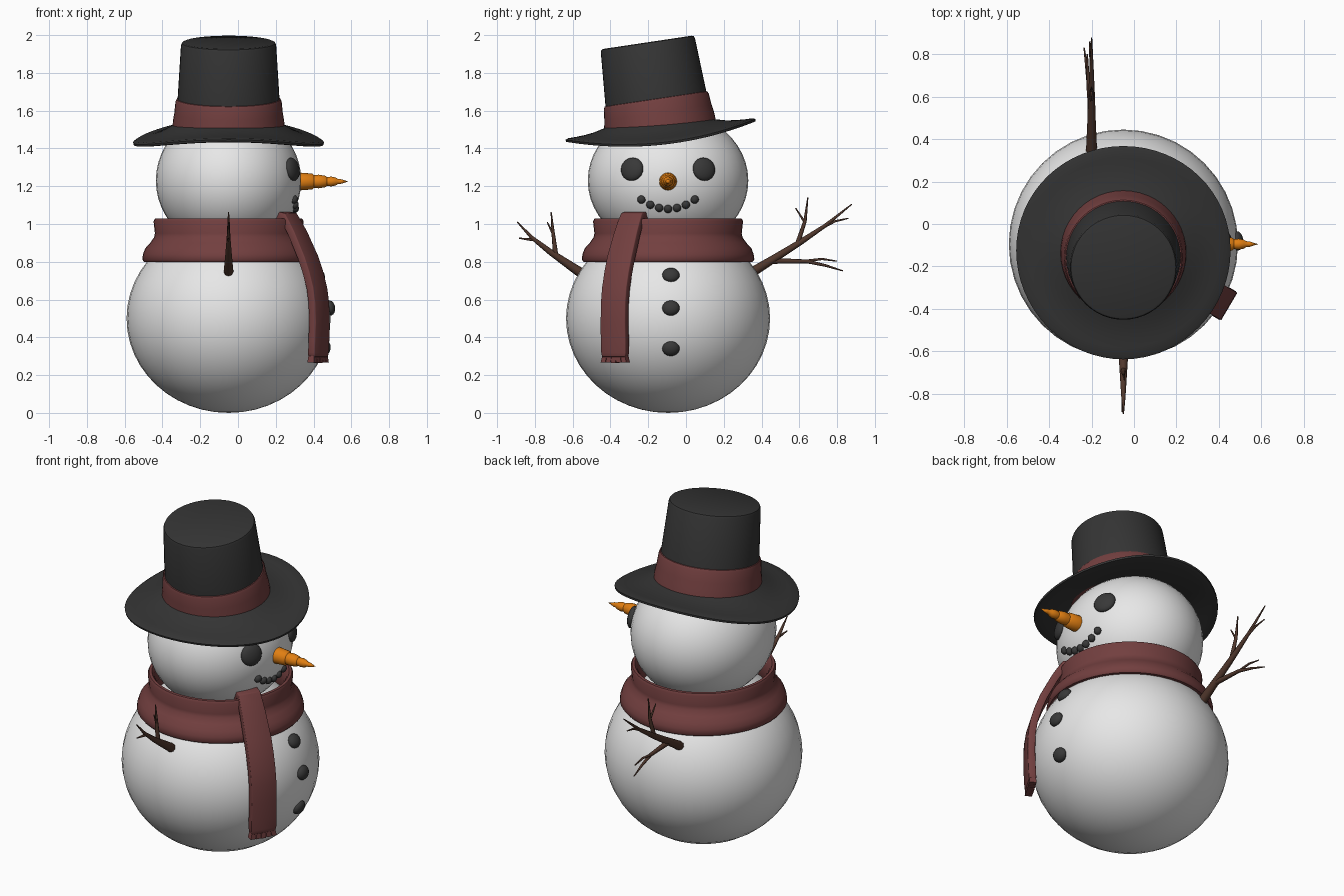
import bpy, bmesh, math
from mathutils import Vector, Matrix

if "Cube" in bpy.data.objects:
    bpy.data.objects.remove(bpy.data.objects["Cube"])


def material(name, rgb):
    m = bpy.data.materials.new(name)
    m.diffuse_color = (*rgb, 1)
    m.use_nodes = True
    m.node_tree.nodes["Principled BSDF"].inputs["Base Color"].default_value = m.diffuse_color
    return m


SNOW = material("snow", (0.8, 0.8, 0.8))
HAT = material("hat_felt", (0.035, 0.035, 0.035))
WOOL = material("scarf_wool", (0.17, 0.05, 0.05))
COAL = material("coal", (0.04, 0.04, 0.04))
WOOD = material("twig_wood", (0.08, 0.038, 0.025))
CARROT = material("carrot", (0.75, 0.21, 0.006))

CX, CY = -0.05, -0.095                       # axis of the snow balls
BODY_C, BODY_R = Vector((CX, CY, 0.5)), (0.54, 0.54, 0.5)
HEAD_C, HEAD_R = Vector((CX, CY, 1.23)), (0.385, 0.425, 0.37)


def finish(name, bm, mat, angle=40):
    bmesh.ops.recalc_face_normals(bm, faces=bm.faces)
    me = bpy.data.meshes.new(name)
    bm.to_mesh(me)
    bm.free()
    ob = bpy.data.objects.new(name, me)
    bpy.context.collection.objects.link(ob)
    me.materials.append(mat)
    bpy.ops.object.select_all(action='DESELECT')
    ob.select_set(True)
    bpy.context.view_layer.objects.active = ob
    bpy.ops.object.shade_smooth_by_angle(angle=math.radians(angle))
    return ob


def ball(name, mat, matrix, u=40, v=24):
    bm = bmesh.new()
    bmesh.ops.create_uvsphere(bm, u_segments=u, v_segments=v, radius=1, matrix=matrix)
    return finish(name, bm, mat)


def stud(name, centre, radii, y, z, width, height, depth):
    """Flattened coal piece sitting on the +x side of a snow ball."""
    dy, dz = y - centre.y, z - centre.z
    dx = radii[0] * math.sqrt(1 - (dy / radii[1]) ** 2 - (dz / radii[2]) ** 2)
    n = Vector((dx / radii[0] ** 2, dy / radii[1] ** 2, dz / radii[2] ** 2))
    m = (Matrix.Translation(centre + Vector((dx, dy, dz)))
         @ n.to_track_quat('X', 'Z').to_matrix().to_4x4()
         @ Matrix.Diagonal((depth, width, height, 1)))
    ball(name, COAL, m, 20, 12)


def lathe(name, mat, profile, matrix, seg=48, closed=False, bend=None, angle=40):
    """Spin (radius, z) points; radius 0 makes a pole."""
    bm = bmesh.new()
    rings = []
    for r, z in profile:
        ring = []
        for i in range(seg if r else 1):
            a = 2 * math.pi * i / seg
            h = z + (bend(r, a) if bend else 0)
            ring.append(bm.verts.new((r * math.cos(a), r * math.sin(a), h)))
        rings.append(ring)
    pairs = list(zip(rings, rings[1:])) + ([(rings[-1], rings[0])] if closed else [])
    for p, q in pairs:
        for i in range(seg):
            j = (i + 1) % seg
            if len(p) == 1:
                bm.faces.new((p[0], q[i], q[j]))
            elif len(q) == 1:
                bm.faces.new((p[i], p[j], q[0]))
            else:
                bm.faces.new((p[i], p[j], q[j], q[i]))
    bm.transform(matrix)
    return finish(name, bm, mat, angle)


# Snow balls
for nm, c, r in (("body", BODY_C, BODY_R), ("head", HEAD_C, HEAD_R)):
    ball(nm, SNOW, Matrix.Translation(c) @ Matrix.Diagonal((*r, 1)))

# Eyes, mouth and buttons
for i, s in enumerate((-1, 1)):
    stud(f"eye_{i}", HEAD_C, HEAD_R, CY + s * 0.19, 1.29, 0.064, 0.062, 0.028)
for i in range(-3, 4):
    stud(f"mouth_{i + 3}", HEAD_C, HEAD_R, CY + i * 0.047, 1.08 + 0.0055 * i * i,
         0.022, 0.022, 0.02)
for i, z in enumerate((0.73, 0.555, 0.34)):
    stud(f"button_{i}", BODY_C, BODY_R, -0.08, z, 0.046, 0.04, 0.028)

# Carrot nose, pointing to +x, with stepped ridges
lathe("nose", CARROT,
      [(0, -0.05), (0.045, -0.05), (0.047, 0.0), (0.042, 0.065), (0.034, 0.075),
       (0.036, 0.1), (0.03, 0.135), (0.023, 0.143), (0.026, 0.165), (0.021, 0.19),
       (0.014, 0.2), (0.013, 0.215), (0, 0.257)],
      Matrix.Translation((0.328, CY, 1.225)) @ Matrix.Rotation(math.pi / 2, 4, 'Y'), 20)

# Scarf wrap
lathe("scarf_wrap", WOOL,
      [(0.40, 0.80), (0.448, 0.80), (0.457, 0.812), (0.453, 0.84), (0.442, 0.87),
       (0.415, 0.9), (0.394, 0.93), (0.39, 0.95), (0.397, 1.015), (0.39, 1.028),
       (0.375, 1.03), (0.36, 1.01), (0.345, 0.95), (0.35, 0.86)],
      Matrix.Translation((CX, CY, 0)), 48, True, angle=50)

# Hanging scarf end: a ribbon folded over the wrap, plus a short fringe
A = math.radians(-30.5)
OUT, SIDE = Vector((math.cos(A), math.sin(A), 0)), Vector((-math.sin(A), math.cos(A), 0))


def on_tail(r, s, z):
    return Vector((CX, CY, z)) + OUT * r + SIDE * s


PATH = [(0.315, 0.98, 0.12), (0.325, 1.03, 0.125), (0.345, 1.045, 0.13),
        (0.37, 1.04, 0.13), (0.395, 1.0, 0.135), (0.425, 0.95, 0.14),
        (0.455, 0.89, 0.145), (0.49, 0.82, 0.15), (0.52, 0.74, 0.15),
        (0.543, 0.66, 0.15), (0.555, 0.58, 0.15), (0.558, 0.48, 0.15),
        (0.555, 0.38, 0.152), (0.552, 0.32, 0.15), (0.55, 0.298, 0.14)]
bm = bmesh.new()
rows = [[bm.verts.new(on_tail(r, w * k, z)) for k in (-0.5, 0, 0.5)] for r, z, w in PATH]
for p, q in zip(rows, rows[1:]):
    for k in (0, 1):
        bm.faces.new((p[k], p[k + 1], q[k + 1], q[k]))
tail = finish("scarf_end", bm, WOOL)
sol = tail.modifiers.new("thickness", 'SOLIDIFY')
sol.thickness, sol.offset = 0.042, 0
bev = tail.modifiers.new("soft_edges", 'BEVEL')
bev.width, bev.segments = 0.008, 2

bm = bmesh.new()
for i in range(-2, 3):
    top = [bm.verts.new(on_tail(0.55 + d, 0.028 * i + s, 0.302))
           for d, s in ((-0.018, -0.014), (0.018, -0.014), (0.018, 0.014), (-0.018, 0.014))]
    low = [bm.verts.new(on_tail(0.55 + d, 0.032 * i + s, 0.264 + 0.002 * abs(i)))
           for d, s in ((-0.02, -0.014), (0.02, -0.014), (0.02, 0.014), (-0.02, 0.014))]
    bm.faces.new(top)
    bm.faces.new(low)
    for k in range(4):
        bm.faces.new((top[k], top[k - 1], low[k - 1], low[k]))
finish("scarf_fringe", bm, WOOL)

# Hat, leaning towards -y
HAT_M = Matrix.Translation((CX, -0.135, 1.5)) @ Matrix.Rotation(math.radians(8.5), 4, 'X')
lathe("hat_crown", HAT,
      [(0.275, 0.02), (0.27, 0.16), (0.252, 0.452), (0.247, 0.463), (0.238, 0.467), (0, 0.467)],
      HAT_M, 48)
lathe("hat_band", WOOL,
      [(0.26, 0.0), (0.298, 0.0), (0.294, 0.05), (0.287, 0.09), (0.281, 0.15),
       (0.275, 0.163), (0.262, 0.167)], HAT_M, 48, True)


def saddle(r, a):
    t = max(0, (r - 0.28) / 0.225) ** 0.85
    return (-0.07 - 0.035 * math.cos(2 * a)) * t - 0.02 * math.sin(a)


lathe("hat_brim", HAT,
      [(0.26, 0.042), (0.3, 0.034), (0.35, 0.03), (0.4, 0.031), (0.45, 0.035), (0.49, 0.04),
       (0.505, 0.036), (0.503, 0.024), (0.49, 0.018), (0.45, 0.012), (0.4, 0.007),
       (0.35, 0.004), (0.3, 0.004), (0.26, 0.006)],
      HAT_M, 64, True, saddle, 60)


# Twig arms: tapered tubes through (y, z, radius) points, x sliding from x0 to x1
def twigs(name, branches):
    cu = bpy.data.curves.new(name, 'CURVE')
    cu.dimensions, cu.bevel_depth, cu.bevel_resolution = '3D', 1, 2
    cu.use_fill_caps = True
    for x0, x1, pts in branches:
        sp = cu.splines.new('POLY')
        sp.points.add(len(pts) - 1)
        for i, (y, z, r) in enumerate(pts):
            sp.points[i].co = (x0 + (x1 - x0) * i / (len(pts) - 1), y, z, 1)
            sp.points[i].radius = r
    ob = bpy.data.objects.new(name, cu)
    bpy.context.collection.objects.link(ob)
    cu.materials.append(WOOD)
    bpy.ops.object.select_all(action='DESELECT')
    ob.select_set(True)
    bpy.context.view_layer.objects.active = ob
    bpy.ops.object.convert(target='MESH')
    bpy.ops.object.shade_smooth_by_angle(angle=math.radians(50))


twigs("arm_front", [
    (-0.05, -0.05, [(-0.5, 0.705, 0.026), (-0.577, 0.755, 0.025), (-0.72, 0.853, 0.016),
                    (-0.815, 0.927, 0.01), (-0.893, 1.01, 0.003)]),
    (-0.05, -0.05, [(-0.69, 0.835, 0.014), (-0.703, 0.95, 0.009), (-0.714, 1.063, 0.003)]),
    (-0.05, -0.045, [(-0.705, 0.95, 0.007), (-0.735, 1.01, 0.003)]),
    (-0.05, -0.055, [(-0.8, 0.915, 0.008), (-0.845, 0.92, 0.006), (-0.885, 0.925, 0.003)]),
])
twigs("arm_back", [
    (-0.2, -0.2, [(0.28, 0.7, 0.026), (0.37, 0.757, 0.025), (0.48, 0.825, 0.02),
                  (0.6, 0.9, 0.016), (0.735, 0.99, 0.01), (0.878, 1.105, 0.003)]),
    (-0.2, -0.2, [(0.59, 0.895, 0.013), (0.63, 1.015, 0.009), (0.645, 1.14, 0.003)]),
    (-0.2, -0.205, [(0.628, 1.01, 0.007), (0.58, 1.085, 0.003)]),
    (-0.2, -0.21, [(0.73, 0.985, 0.008), (0.79, 1.015, 0.006), (0.86, 1.03, 0.003)]),
    (-0.2, -0.235, [(0.45, 0.805, 0.016), (0.64, 0.802, 0.01), (0.74, 0.78, 0.007),
                    (0.83, 0.752, 0.003)]),
    (-0.215, -0.22, [(0.63, 0.803, 0.008), (0.72, 0.815, 0.006), (0.8, 0.803, 0.003)]),
])
